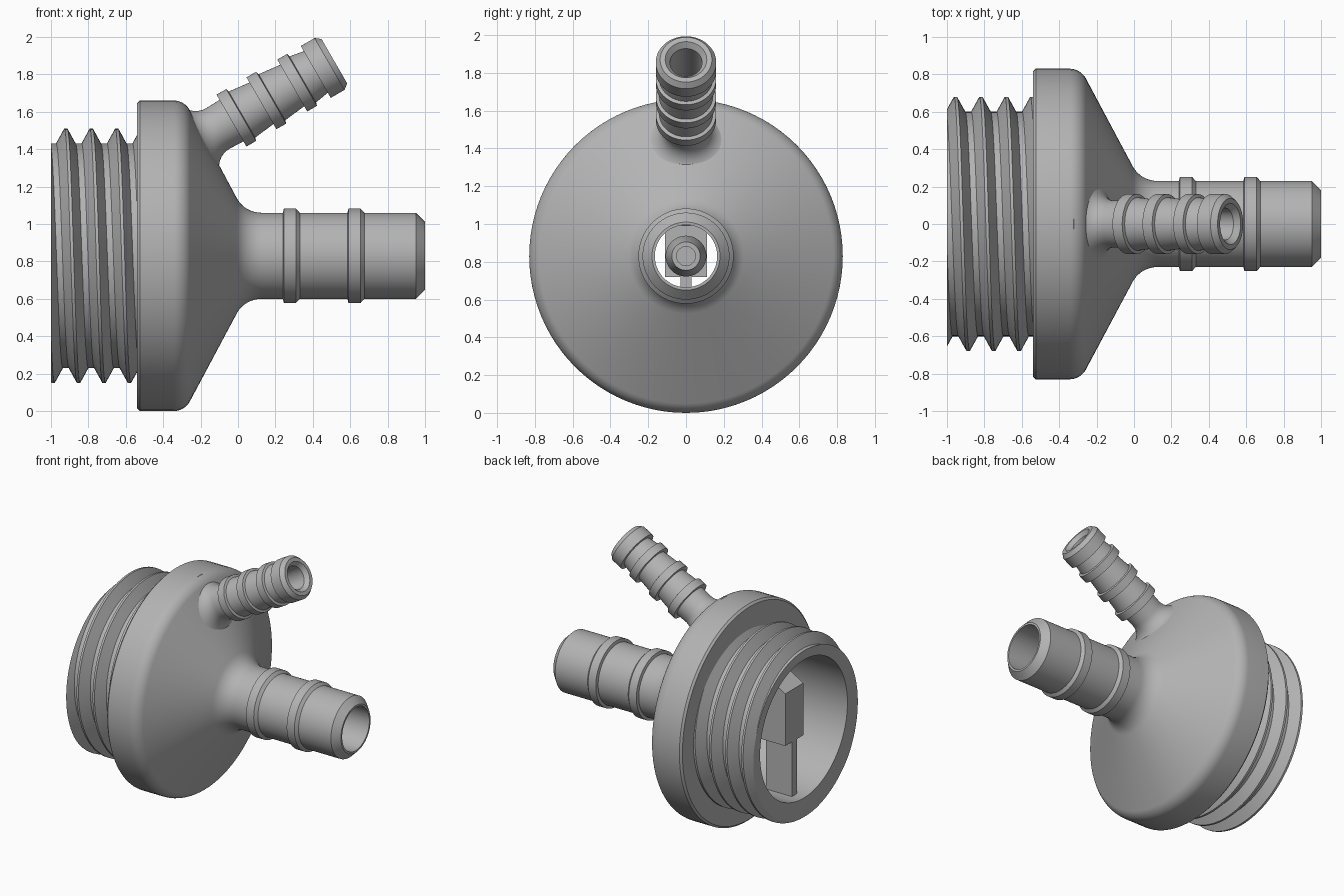
import bpy, bmesh, math
from mathutils import Matrix, Vector

cube = bpy.data.objects.get("Cube")
if cube:
    bpy.data.objects.remove(cube)

AXIS_Z = 0.83
SIDES = 96

plastic = bpy.data.materials.new("grey plastic")
plastic.use_nodes = True
GREY = (0.45, 0.45, 0.45, 1)
plastic.diffuse_color = GREY
plastic.node_tree.nodes["Principled BSDF"].inputs["Base Color"].default_value = GREY


def finish(name, bm, matrix):
    bmesh.ops.recalc_face_normals(bm, faces=bm.faces)
    mesh = bpy.data.meshes.new(name)
    bm.to_mesh(mesh)
    bm.free()
    mesh.transform(matrix)
    mesh.materials.append(plastic)
    obj = bpy.data.objects.new(name, mesh)
    bpy.context.collection.objects.link(obj)
    bpy.ops.object.select_all(action='DESELECT')
    obj.select_set(True)
    bpy.context.view_layer.objects.active = obj
    bpy.ops.object.shade_smooth_by_angle(angle=math.radians(28))
    return obj


def lathe(name, profile, matrix, closed=True):
    """Revolve (along, radius) points about the x axis."""
    bm = bmesh.new()
    vs = [bm.verts.new((a, 0, r)) for a, r in profile]
    pairs = list(zip(vs, vs[1:] + vs[:1])) if closed else list(zip(vs, vs[1:]))
    edges = [bm.edges.new(p) for p in pairs]
    bmesh.ops.spin(bm, geom=vs + edges, axis=(1, 0, 0), cent=(0, 0, 0),
                   angle=math.tau, steps=SIDES)
    bmesh.ops.remove_doubles(bm, verts=bm.verts, dist=1e-5)
    return finish(name, bm, matrix)


def prism(name, outline, half_width, matrix):
    """Extrude an (x, z) outline evenly to both sides of y = 0."""
    bm = bmesh.new()
    face = bm.faces.new([bm.verts.new((x, -half_width, z)) for x, z in outline])
    out = bmesh.ops.extrude_face_region(bm, geom=[face])
    moved = [g for g in out["geom"] if isinstance(g, bmesh.types.BMVert)]
    bmesh.ops.translate(bm, verts=moved, vec=(0, 2 * half_width, 0))
    return finish(name, bm, matrix)


def arc(cx, cr, radius, start, end, steps=8):
    angles = [math.radians(start + (end - start) * i / steps) for i in range(steps + 1)]
    return [(cx + radius * math.cos(a), cr + radius * math.sin(a)) for a in angles]


main = Matrix.Translation((0, 0, AXIS_Z))

# Main body: flange, cone, hose tube with two rings, hollow inside
body = [(-0.54, 0.53), (-0.54, 0.815), (-0.525, 0.83)]
body += arc(-0.345, 0.73, 0.10, 90, 30)
body += arc(0.125, 0.38, 0.15, 210, 270)
for ring in (0.24, 0.585):
    body += [(ring, 0.23), (ring + 0.005, 0.252), (ring + 0.07, 0.252), (ring + 0.09, 0.23)]
body += [(0.95, 0.23), (1.0, 0.18), (1.0, 0.165), (-0.02, 0.165), (-0.23, 0.53)]
lathe("main_body", body, main)

# Threaded collar: helical strip, trimmed flat, closed by an end rim and inner wall
PITCH, INNER = 0.136, 0.53
tooth = [(-0.068, 0.60), (-0.052, 0.60), (-0.008, 0.68), (0.008, 0.68),
         (0.052, 0.60), (0.068, 0.60)]
bm = bmesh.new()
previous = None
for j in range(SIDES * 7 + 1):
    a = math.tau * j / SIDES
    shift = -0.92 - 3 * PITCH + PITCH * j / SIDES
    row = [bm.verts.new((shift + x, -r * math.sin(a), r * math.cos(a))) for x, r in tooth]
    if previous:
        for k in range(len(tooth) - 1):
            bm.faces.new((previous[k], previous[k + 1], row[k + 1], row[k]))
    previous = row
bmesh.ops.remove_doubles(bm, verts=bm.verts, dist=1e-4)
for x, side in ((-1.0, -1), (-0.52, 1)):
    bmesh.ops.bisect_plane(bm, geom=bm.verts[:] + bm.edges[:] + bm.faces[:],
                           plane_co=(x, 0, 0), plane_no=(side, 0, 0), clear_outer=True)
rim = [e for e in bm.edges if e.is_boundary and all(abs(v.co.x + 1) < 1e-4 for v in e.verts)]
for depth in (-1.0, -0.53):
    out = bmesh.ops.extrude_edge_only(bm, edges=rim)["geom"]
    for v in (g for g in out if isinstance(g, bmesh.types.BMVert)):
        flat = Vector((0, v.co.y, v.co.z)).normalized() * INNER
        v.co = (depth, flat.y, flat.z)
    rim = [g for g in out if isinstance(g, bmesh.types.BMEdge)]
finish("threaded_collar", bm, main)

# Angled side tube: barbed outside, blind bore, flared root
side = Matrix.Translation((0.515, 0, 1.87)) @ Matrix.Rotation(math.radians(-30), 4, 'Y')
tube = [(-0.88, 0.0), (-0.88, 0.25), (-0.84, 0.235)]
tube += arc(-0.72, 0.235, 0.11, 180, 270)
for start in (-0.635, -0.45, -0.26):
    tube += [(start, 0.128), (start, 0.16), (start + 0.06, 0.16), (start + 0.065, 0.142)]
tube += [(-0.115, 0.128), (-0.115, 0.16), (-0.03, 0.16), (0, 0.137), (0, 0.11),
         (-0.03, 0.085), (-0.8, 0.085), (-0.8, 0)]
lathe("side_tube", tube, side, closed=False)

# Inner duct leading from the side tube down to the centre line
duct = [(-0.92, -0.11), (-0.92, 0.29), (-0.3, 0.648), (-0.15, 0.48),
        (-0.7, 0.163), (-0.7, -0.11)]
prism("inner_duct", duct, 0.11, main)

# Support rib under the duct
prism("support_rib", [(-0.92, -0.56), (-0.92, -0.1), (-0.7, -0.1), (-0.7, -0.56)], 0.03, main)

# Nozzle on the centre line pointing down the hose tube
nozzle = [(-0.72, 0), (-0.72, 0.108), (-0.55, 0.108), (-0.42, 0.075),
          (-0.42, 0.05), (-0.68, 0.05), (-0.68, 0)]
lathe("nozzle", nozzle, main, closed=False)
